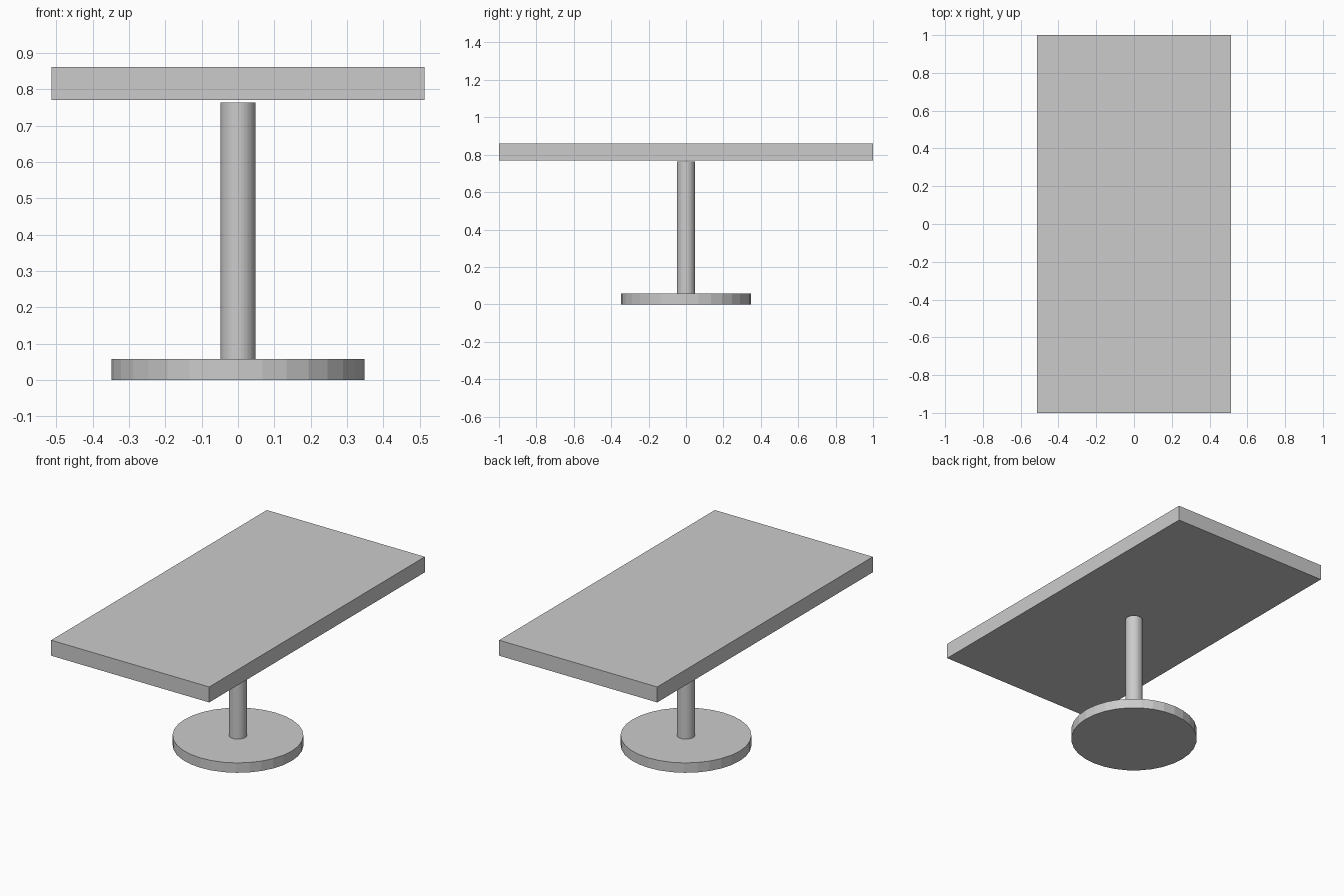
import bpy

if "Cube" in bpy.data.objects:
    bpy.data.objects.remove(bpy.data.objects["Cube"])


def disc(name, radius, z0, z1, sides=32):
    """Upright flat-faceted cylinder between two heights."""
    bpy.ops.mesh.primitive_cylinder_add(
        vertices=sides, radius=radius, depth=z1 - z0, location=(0, 0, (z0 + z1) / 2))
    bpy.context.object.name = name
    return bpy.context.object


# Round foot on the floor
disc("base", 0.348, 0.0, 0.058)

# Central column, stopping just short of the top
disc("column", 0.048, 0.058, 0.764)

# Rectangular table top
bpy.ops.mesh.primitive_cube_add(size=1, location=(0, 0, 0.8155))
top = bpy.context.object
top.name = "table_top"
top.scale = (1.026, 2.0, 0.091)
bpy.ops.object.transform_apply(location=False, rotation=False, scale=True)
